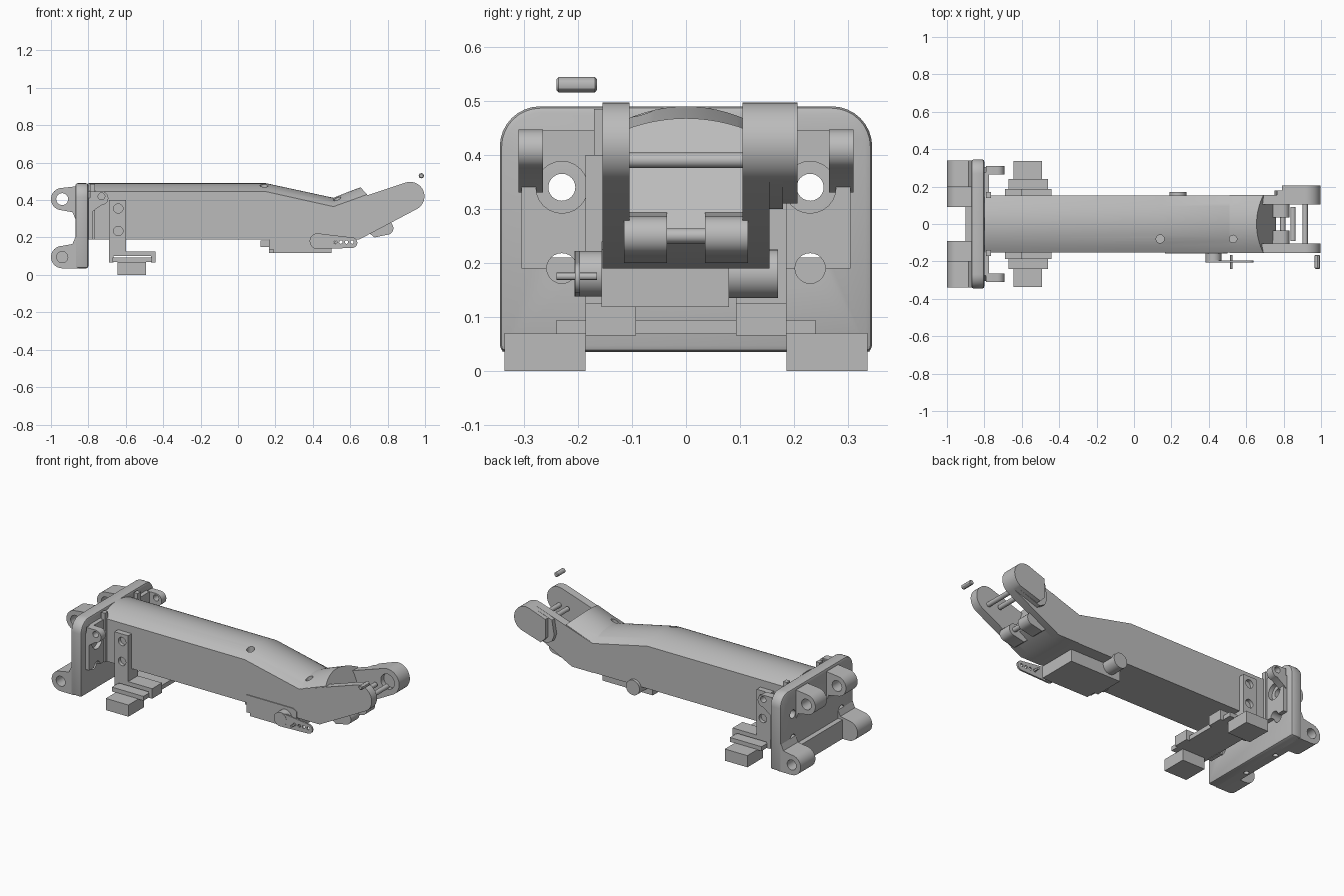
import bpy, bmesh
from math import cos, sin, radians, pi

old = bpy.data.objects.get("Cube")
if old:
    bpy.data.objects.remove(old)

grey = bpy.data.materials.new("plain grey")
grey.use_nodes = True
grey.diffuse_color = (0.5, 0.5, 0.5, 1)
grey.node_tree.nodes["Principled BSDF"].inputs["Base Color"].default_value = (0.5, 0.5, 0.5, 1)


def finish(name, bm):
    bmesh.ops.recalc_face_normals(bm, faces=bm.faces)
    me = bpy.data.meshes.new(name)
    bm.to_mesh(me)
    bm.free()
    me.materials.append(grey)
    me.shade_smooth()
    me.set_sharp_from_angle(angle=radians(30))
    ob = bpy.data.objects.new(name, me)
    bpy.context.collection.objects.link(ob)
    return ob


def loft(name, rings):
    bm = bmesh.new()
    rows = [[bm.verts.new(p) for p in ring] for ring in rings]
    n = len(rows[0])
    for a, b in zip(rows, rows[1:]):
        for i in range(n):
            j = (i + 1) % n
            bm.faces.new((a[i], a[j], b[j], b[i]))
    bm.faces.new(rows[0])
    bm.faces.new(rows[-1])
    return finish(name, bm)


def prism(name, pts, lo, hi, axis="y"):
    """Extrude a 2D outline along an axis."""
    place = {"x": lambda p, d: (d, p[0], p[1]),
             "y": lambda p, d: (p[0], d, p[1]),
             "z": lambda p, d: (p[0], p[1], d)}[axis]
    return loft(name, [[place(p, d) for p in pts] for d in (lo, hi)])


def box(name, x0, x1, y0, y1, z0, z1):
    return prism(name, [(x0, z0), (x1, z0), (x1, z1), (x0, z1)], y0, y1)


def arc(cx, cz, r, a0=0, a1=360, n=16):
    full = abs(a1 - a0) == 360
    steps = n if full else n + 1
    return [(cx + r * cos(radians(a0 + (a1 - a0) * i / n)),
             cz + r * sin(radians(a0 + (a1 - a0) * i / n))) for i in range(steps)]


def rod(name, a, b, r, lo, hi, axis="y", n=24):
    return prism(name, arc(a, b, r, n=n), lo, hi, axis)


def apply(ob, mod):
    with bpy.context.temp_override(object=ob, active_object=ob):
        bpy.ops.object.modifier_apply(modifier=mod.name)


def cut(ob, *cutters):
    for c in cutters:
        c.hide_render = True
        m = ob.modifiers.new("cut", "BOOLEAN")
        m.operation, m.solver, m.object = "DIFFERENCE", "EXACT", c
        apply(ob, m)
        bpy.data.objects.remove(c)
    ob.data.set_sharp_from_angle(angle=radians(30))


def span(s, a, b):
    return sorted((s * a, s * b))


SIDES = ((1, "left"), (-1, "right"))

# Mounting plate with rounded top corners and bolt holes
outline = ([(-0.345, 0.035), (0.345, 0.035)] + arc(0.27, 0.415, 0.075, 0, 90, 8)
           + arc(-0.27, 0.415, 0.075, 90, 180, 8))
plate = prism("mounting_plate", outline, -0.87, -0.80, "x")
bevel = plate.modifiers.new("bevel", "BEVEL")
bevel.width, bevel.segments = 0.012, 2
apply(plate, bevel)
octagon = [(-0.305, 0.19), (0.305, 0.19), (0.305, 0.41), (0.275, 0.445),
           (-0.275, 0.445), (-0.305, 0.41)]
flange = prism("arm_flange", octagon, -0.805, -0.775, "x")
for s, _ in SIDES:
    cut(plate, rod("c", s * 0.23, 0.34, 0.025, -1, 0, "x"),
        rod("c", s * 0.23, 0.19, 0.028, -1, 0, "x"))
    cut(flange, rod("c", s * 0.23, 0.34, 0.048, -1, 0, "x"),
        rod("c", s * 0.23, 0.19, 0.028, -1, 0, "x"))

# Base block under the hinge, with two screw holes
block = box("base_block", -0.90, -0.85, -0.21, 0.21, 0.035, 0.15)
cut(block, *[rod("c", -0.875, s * 0.12, 0.015, 0, 0.1, "z") for s, _ in SIDES])

# Hinge lugs and flange ears on both sides
low = arc(-0.94, 0.095, 0.06, 90, 270, 12) + [(-0.85, 0.035), (-0.85, 0.21), (-0.87, 0.2), (-0.885, 0.165)]
high = [(-0.85, 0.475)] + arc(-0.94, 0.405, 0.06, 90, 270, 12) + [(-0.885, 0.335), (-0.87, 0.3), (-0.85, 0.29)]
ear = arc(-0.73, 0.41, 0.037, 90, -90, 10) + [(-0.79, 0.33), (-0.79, 0.447)]
for s, side in SIDES:
    lug = prism("lower_hinge_lug_" + side, low, *span(s, 0.2, 0.34))
    cut(lug, rod("c", -0.94, 0.095, 0.03, *span(s, 0.25, 0.4)))
    lug = prism("upper_hinge_lug_" + side, high, *span(s, 0.09, 0.2))
    cut(lug, rod("c", -0.94, 0.405, 0.032, *span(s, 0, 0.3)))
    e = prism("flange_ear_" + side, ear, *span(s, 0.265, 0.31))
    cut(e, rod("c", -0.73, 0.42, 0.018, *span(s, 0.2, 0.4)))
    box("arm_root_rib_" + side, -0.79, -0.765, *span(s, 0.14, 0.17), 0.19, 0.485)

# Arm: flat sides with an arched top, bent near the fork
def section(xb, zb, xs, zs, xt, zt, w=0.152, n=16):
    ring = [(xb, -w, zb)]
    for i in range(n + 1):
        t = -1 + 2 * i / n
        f = 1 - t * t
        ring.append((xs + (xt - xs) * f, w * t, zs + (zt - zs) * f))
    return ring + [(xb, w, zb)]


arm = loft("arm_body", [
    section(-0.8, 0.19, -0.8, 0.445, -0.8, 0.49),
    section(0.15, 0.19, 0.15, 0.445, 0.15, 0.49),
    section(0.5, 0.19, 0.51, 0.365, 0.51, 0.412),
    section(0.65, 0.19, 0.6, 0.397, 0.58, 0.44),
    section(0.76, 0.25, 0.69, 0.43, 0.655, 0.468)])
cut(arm, rod("c", 0.14, -0.08, 0.022, 0.42, 0.6, "z"),
    rod("c", 0.53, -0.08, 0.02, 0.36, 0.6, "z"))

# Fork tines, the left one with a thicker tip
tine = [(0.51, 0.365)] + arc(0.92, 0.42, 0.077, 108, -62, 20) + [(0.65, 0.19), (0.51, 0.19)]
prism("fork_tine_right", tine, -0.155, -0.105)
left_tine = prism("fork_tine_left", tine, 0.105, 0.155)
cut(left_tine, rod("c", 0.92, 0.42, 0.045, 0.09, 0.135))
tip = arc(0.92, 0.42, 0.077, 108, -62, 20)
prism("tine_tip_pad", tip + [(0.80, 0.30), (0.765, 0.32), (0.75, 0.36), (0.765, 0.448)], 0.15, 0.18)
prism("tine_tip_cap", tip + [(0.82, 0.31), (0.79, 0.34), (0.79, 0.455)], 0.178, 0.207)

# Cross rods in the fork and the loose pin
rod("fork_rod_outer", 0.915, 0.39, 0.014, -0.11, 0.11)
rod("fork_rod_inner", 0.85, 0.39, 0.014, -0.09, 0.09)
pin = rod("loose_pin", 0.98, 0.53, 0.014, -0.24, -0.165, n=12)
bevel = pin.modifiers.new("bevel", "BEVEL")
bevel.width, bevel.limit_method, bevel.angle_limit = 0.004, "ANGLE", radians(60)
apply(pin, bevel)

# Lower pivot lugs under the fork
pivot = arc(0.795, 0.25, 0.036, 100, -90, 12) + [(0.73, 0.2), (0.68, 0.24), (0.7, 0.3)]
for s, side in SIDES:
    prism("pivot_lug_" + side, pivot, *span(s, 0.035, 0.115))
rod("pivot_rod", 0.795, 0.25, 0.014, -0.05, 0.05)

# Drive motor below the arm, with output horn
box("motor_case", 0.165, 0.5, -0.1, 0.08, 0.118, 0.22)
side_plate = [(0.165, 0.135), (0.19, 0.135), (0.19, 0.118), (0.5, 0.118),
              (0.5, 0.225), (0.475, 0.24), (0.165, 0.24)]
prism("motor_side_plate", side_plate, -0.157, -0.095)
box("motor_plug", 0.12, 0.17, -0.105, -0.065, 0.15, 0.185)
rod("motor_end_cap", 0.235, 0.18, 0.045, 0.07, 0.17)
rod("horn_hub", 0.425, 0.18, 0.042, -0.207, -0.15)
horn = prism("horn", arc(0.425, 0.18, 0.042, 85, 275, 14) + arc(0.61, 0.172, 0.028, -90, 85, 12),
             -0.206, -0.196)
cut(horn, *[rod("c", 0.52 + 0.03 * i, 0.175, 0.009, -0.3, -0.1, n=12) for i in range(4)])
rod("horn_pin", 0.52, 0.175, 0.007, -0.24, -0.165, n=12)

# Rear bracket: straps down the arm, clips, tray and end blocks
clip = [(-0.69, 0.065), (-0.665, 0.065), (-0.665, 0.1), (-0.465, 0.1), (-0.465, 0.065),
        (-0.44, 0.065), (-0.44, 0.125), (-0.69, 0.125)]
for s, side in SIDES:
    strap = box("bracket_strap_" + side, -0.69, -0.6, *span(s, 0.15, 0.186), 0.12, 0.4)
    cut(strap, *[rod("c", -0.64, z, 0.025, *span(s, 0.165, 0.3)) for z in (0.355, 0.235)])
    prism("bracket_clip_" + side, clip, *span(s, 0.093, 0.186))
    box("bracket_end_block_" + side, -0.643, -0.493, *span(s, 0.186, 0.336), 0, 0.07)
    box("bracket_web_" + side, -0.69, -0.6, *span(s, 0.093, 0.155), 0.12, 0.195)
box("bracket_tray", -0.67, -0.46, -0.24, 0.24, 0.068, 0.094)
